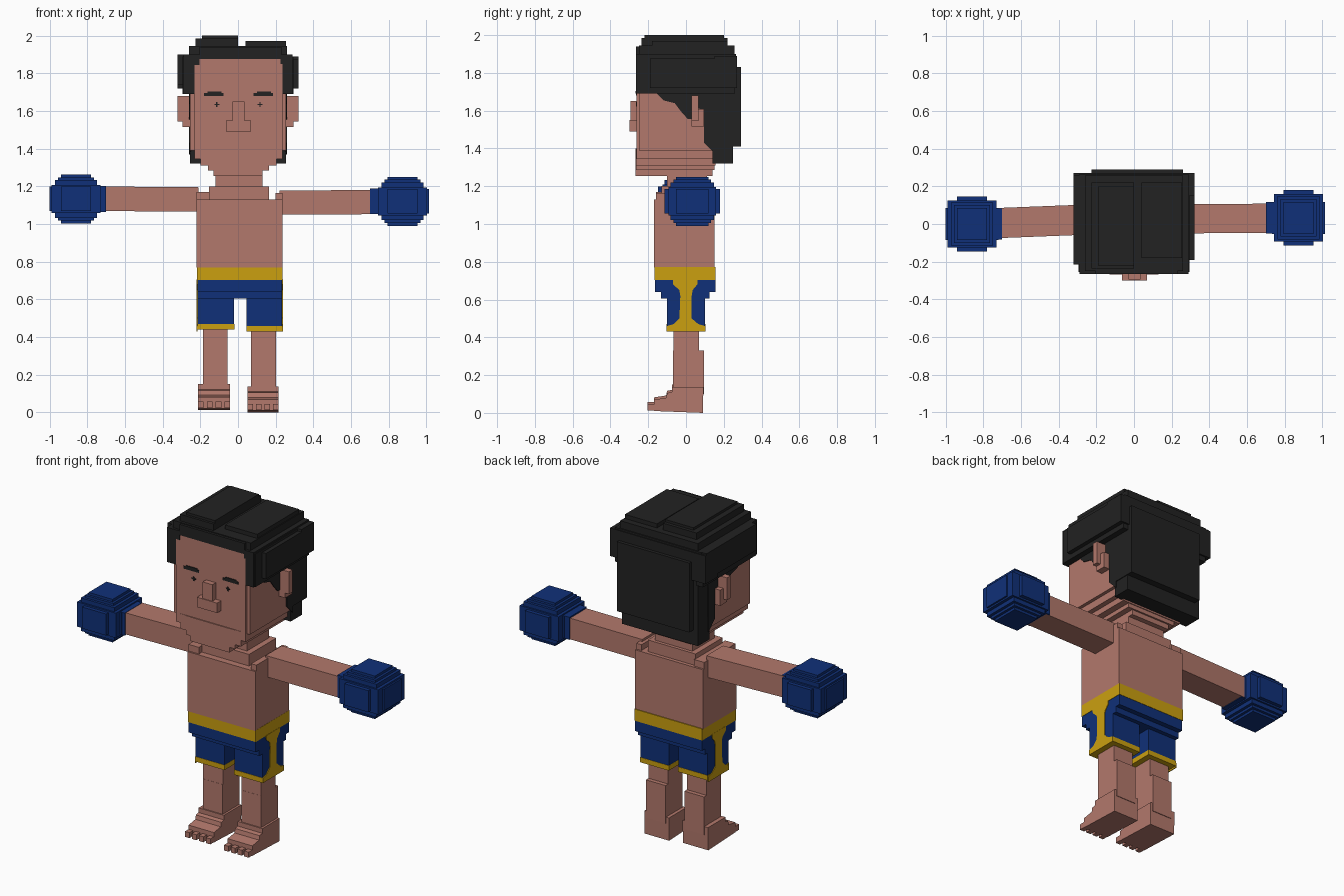
import bpy, bmesh


def material(name, rgb):
    m = bpy.data.materials.new(name)
    m.diffuse_color = (*rgb, 1)
    return m


SKIN = material("skin", (0.45, 0.19, 0.15))
HAIR = material("black_hair", (0.016, 0.016, 0.016))
BLUE = material("deep_blue", (0.005, 0.03, 0.19))
GOLD = material("gold", (0.60, 0.35, 0.005))


def finish(name, bm, mat):
    bmesh.ops.recalc_face_normals(bm, faces=bm.faces)
    me = bpy.data.meshes.new(name)
    bm.to_mesh(me)
    bm.free()
    me.materials.append(mat)
    ob = bpy.data.objects.new(name, me)
    bpy.context.collection.objects.link(ob)
    return ob


def boxes(name, mat, *bounds):
    """One object made of boxes given as x0, x1, y0, y1, z0, z1."""
    bm = bmesh.new()
    for x0, x1, y0, y1, z0, z1 in bounds:
        for v in bmesh.ops.create_cube(bm, size=1)["verts"]:
            v.co = (x1 if v.co.x > 0 else x0,
                    y1 if v.co.y > 0 else y0,
                    z1 if v.co.z > 0 else z0)
    return finish(name, bm, mat)


def side_prism(name, mat, profile, x0, x1, shift=(0, 0)):
    """Extrude a (y, z) profile from x0 to x1, optionally shifting the far end."""
    bm = bmesh.new()
    a = [bm.verts.new((x0, y, z)) for y, z in profile]
    b = [bm.verts.new((x1, y + shift[0], z + shift[1])) for y, z in profile]
    n = len(a)
    bm.faces.new(a)
    bm.faces.new(b[::-1])
    for i in range(n):
        bm.faces.new((a[i], a[(i + 1) % n], b[(i + 1) % n], b[i]))
    return finish(name, bm, mat)


# Head with stepped jaw
boxes("head", SKIN,
      (-.255, .255, -.25, .155, 1.39, 1.88),
      (-.23, .235, -.262, .155, 1.345, 1.88),
      (-.20, .205, -.264, .155, 1.31, 1.40),
      (-.16, .165, -.266, .15, 1.285, 1.40),
      (-.13, .13, -.268, .14, 1.255, 1.40))
boxes("nose", SKIN,
      (-.03, .035, -.295, -.25, 1.54, 1.65),
      (-.065, .07, -.30, -.25, 1.49, 1.55))

# Brows and small cross-shaped eyes
for side, bx, ex in (("left", -.128, -.112), ("right", .135, .117)):
    boxes(side + "_eyebrow", HAIR,
          (bx - .052, bx + .052, -.266, -.26, 1.68, 1.695),
          (bx - .035, bx + .04, -.2665, -.26, 1.69, 1.703))
    boxes(side + "_eye", HAIR,
          (ex - .013, ex + .013, -.265, -.26, 1.631, 1.638),
          (ex - .0035, ex + .0035, -.2655, -.26, 1.622, 1.647))

# Hair cap, back panel and raised top locks
boxes("hair", HAIR,
      (-.255, .255, .14, .25, 1.32, 1.90),
      (-.225, .26, .14, .29, 1.41, 1.83),
      (-.26, .26, -.25, .258, 1.88, 1.945),
      (-.29, .29, -.265, .265, 1.875, 1.90),
      (-.205, .23, -.265, .258, 1.88, 1.94),
      (-.32, .32, .15, .27, 1.72, 1.89),
      (-.225, .0, -.235, .22, 1.93, 1.985),
      (-.19, .0, -.22, .20, 1.93, 2.0),
      (.04, .255, -.18, .22, 1.93, 1.97))
boxes("left_hair_temple", HAIR,
      (-.32, -.25, -.215, .26, 1.74, 1.90),
      (-.295, -.25, -.255, .26, 1.69, 1.89),
      (-.29, -.23, -.265, -.20, 1.69, 1.89),
      (-.24, -.205, -.265, -.20, 1.845, 1.89))
boxes("right_hair_temple", HAIR,
      (.25, .32, -.19, .26, 1.72, 1.875),
      (.25, .295, -.255, .26, 1.69, 1.89),
      (.235, .29, -.265, -.20, 1.69, 1.89),
      (.225, .24, -.265, -.20, 1.85, 1.89))
sideburn = [(-.25, 1.75), (-.25, 1.69), (-.155, 1.69), (-.12, 1.655), (-.06, 1.64),
            (-.03, 1.60), (.01, 1.555), (.03, 1.555), (.05, 1.62), (.095, 1.60),
            (.095, 1.43), (.155, 1.37), (.16, 1.75)]
for s, side in ((-1, "left"), (1, "right")):
    side_prism(side + "_sideburn", HAIR, sideburn, s * .25, s * .26)
    boxes(side + "_ear", SKIN,
          (*sorted((s * .25, s * .32)), .03, .065, 1.545, 1.68),
          (*sorted((s * .25, s * .295)), .03, .095, 1.515, 1.61))

# Neck and torso
boxes("neck", SKIN, (-.12, .13, -.10, .11, 1.15, 1.29))
boxes("torso", SKIN,
      (-.22, .235, -.17, .152, .77, 1.13),
      (-.22, -.15, -.16, .14, 1.12, 1.17),
      (.20, .235, -.16, .14, 1.12, 1.165),
      (-.155, .165, -.13, .13, 1.12, 1.20))

# Arms, slightly skewed on the left
side_prism("left_arm", SKIN,
           [(-.055, 1.065), (.105, 1.065), (.105, 1.195), (-.055, 1.195)],
           -.21, -.72, (-.02, .004))
side_prism("right_arm", SKIN,
           [(-.05, 1.05), (.105, 1.05), (.105, 1.178), (-.05, 1.178)],
           .22, .72, (.003, .002))


def glove(name, s, cx, cy, cz):
    """Blocky rounded glove with a square cuff."""
    blocks = [(.08, .085, .13), (.112, .115, .10), (.13, .125, .075),
              (.14, .085, .065), (.08, .147, .065), (.095, .10, .115)]
    parts = [(cx - a, cx + a, cy - b, cy + b, cz - c, cz + c) for a, b, c in blocks]
    cuff = sorted((s * .70, s * .80))
    parts.append((*cuff, cy - .083, cy + .083, cz - .068, cz + .068))
    boxes(name, BLUE, *parts)


glove("left_glove", -1, -.86, .0, 1.133)
glove("right_glove", 1, .873, .033, 1.12)

# Shorts: waistband, stepped seat, legs, hems and side stripes
boxes("waistband", GOLD, (-.218, .236, -.168, .157, .703, .773))
boxes("shorts_seat", BLUE,
      (-.215, .234, -.165, .155, .64, .71),
      (-.215, .234, -.132, .125, .605, .65))
stripe = [(-.07, .705), (-.068, .68), (-.035, .65), (-.03, .62), (-.035, .50), (-.065, .47),
          (-.10, .46), (-.10, .43), (.10, .43), (.10, .46), (.065, .47),
          (.03, .50), (.03, .62), (.035, .65), (.06, .68), (.062, .705)]
for side, x0, x1, z0, outer, s in (("left", -.215, -.02, .44, -.215, -1),
                                   ("right", .045, .234, .43, .234, 1)):
    boxes(side + "_shorts_leg", BLUE, (x0, x1, -.10, .10, z0 + .025, .66))
    boxes(side + "_hem", GOLD, (x0 - .001, x1 + .001, -.102, .102, z0, z0 + .03))
    side_prism(side + "_stripe", GOLD, stripe, outer - s * .001, outer + s * .004)

# Legs, feet and toes
foot = [(.09, 0), (-.17, .01), (-.17, .07), (-.105, .08), (-.10, .105),
        (-.075, .11), (-.075, .138), (.092, .138)]
for side, lx0, lx1, fx0, fx1, z in (("left", -.187, -.055, -.212, -.042, .012),
                                    ("right", .07, .202, .05, .215, 0)):
    boxes(side + "_leg", SKIN,
          (lx0, lx1, -.067, .07, .10, .46),
          (lx0, lx1, -.068, .095, .10, .33))
    side_prism(side + "_foot", SKIN, [(y, h + z) for y, h in foot], fx0, fx1)
    step = (fx1 - fx0 - .03) / 3
    boxes(side + "_toes", SKIN,
          *[(fx0 + i * step, fx0 + i * step + .03, -.205, -.16, .012 + z, .045 + z)
            for i in range(4)])
